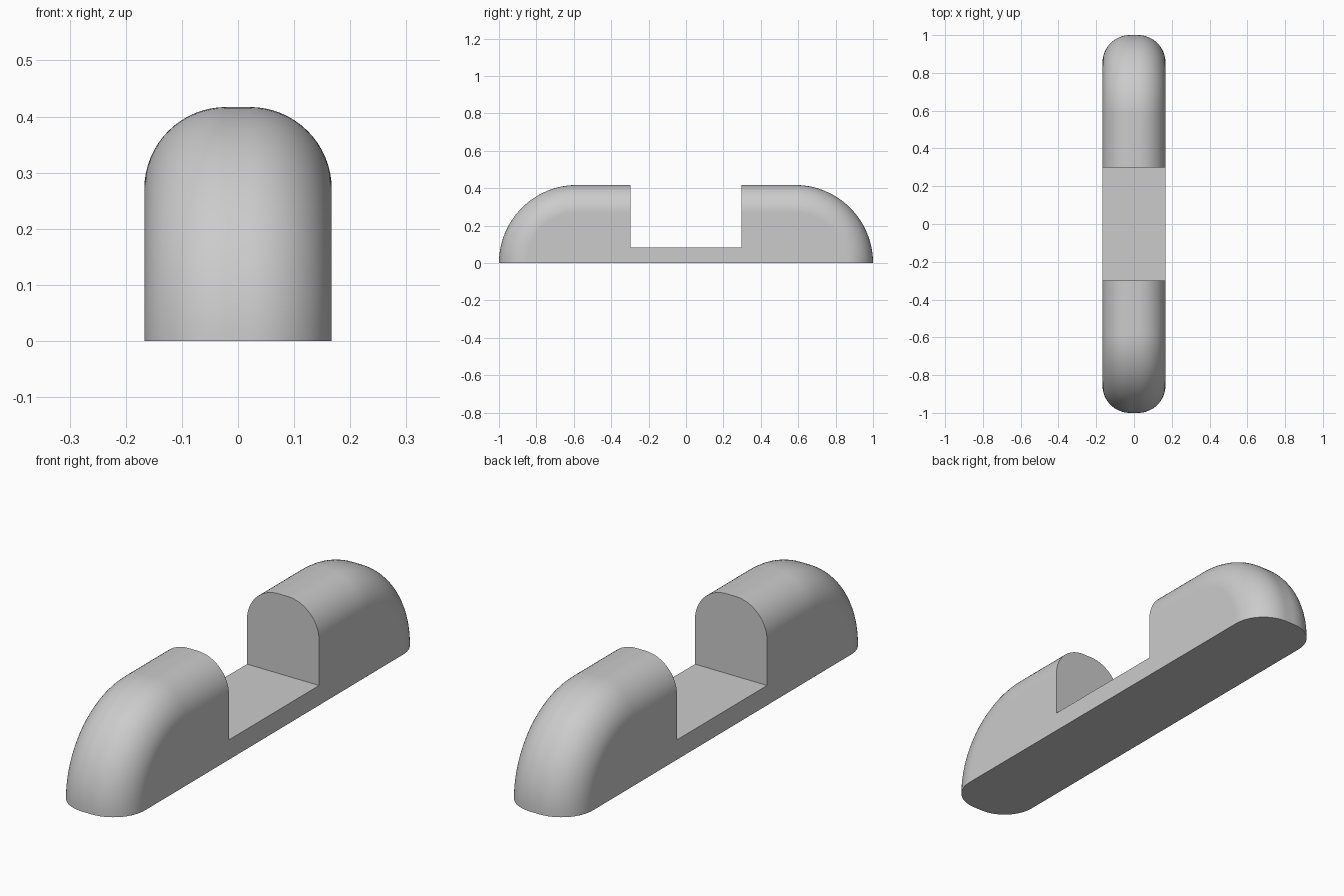
import bpy, bmesh
from math import sin, cos, pi, radians

cube = bpy.data.objects.get("Cube")
if cube:
    bpy.data.objects.remove(cube, do_unlink=True)

HALF_WIDTH = 0.167
HEIGHT = 0.417       # also the radius of the rounded ends
FILLET = 0.146
NOTCH = 0.298        # half length of the central notch
FLOOR = 0.083        # height of the notch floor
ARC_STEPS = 32
FILLET_STEPS = 16

# Material
grey = bpy.data.materials.new("light grey")
grey.use_nodes = True
color = (0.6, 0.6, 0.6, 1)
grey.diffuse_color = color
grey.node_tree.nodes["Principled BSDF"].inputs["Base Color"].default_value = color


def outline(inset):
    """Side profile (y, z) with its outer contour pulled in by inset."""
    radius = HEIGHT - inset
    centre = 1 - HEIGHT
    angles = [pi / 2 * i / ARC_STEPS for i in range(ARC_STEPS + 1)]
    half = [(centre + radius * cos(a), radius * sin(a)) for a in angles]
    half += [(NOTCH, radius), (NOTCH, FLOOR)]
    return half + [(-y, z) for y, z in reversed(half)]


# Slices across the width: the fillet on one side, mirrored to the other
turns = [pi / 2 * i / FILLET_STEPS for i in range(FILLET_STEPS + 1)]
right = [(-HALF_WIDTH + FILLET * (1 - cos(t)), FILLET * (1 - sin(t))) for t in turns]
slices = [(x, FILLET - (FILLET - inset)) for x, inset in right]
slices += [(-x, inset) for x, inset in reversed(slices)]

# Notched body, lofted through the slices
bm = bmesh.new()
rings = [[bm.verts.new((x, y, z)) for y, z in outline(inset)] for x, inset in slices]
for a, b in zip(rings, rings[1:]):
    for i in range(len(a)):
        j = (i + 1) % len(a)
        bm.faces.new((a[i], a[j], b[j], b[i]))
bm.faces.new(rings[0])
bm.faces.new(rings[-1])
bmesh.ops.recalc_face_normals(bm, faces=bm.faces)
mesh = bpy.data.meshes.new("notched_body")
bm.to_mesh(mesh)
bm.free()
mesh.materials.append(grey)

body = bpy.data.objects.new("notched_body", mesh)
bpy.context.collection.objects.link(body)
bpy.context.view_layer.objects.active = body
body.select_set(True)
bpy.ops.object.shade_smooth_by_angle(angle=radians(30))

# Keep the flat sides flat where they meet the fillet
normals = body.modifiers.new("flat_sides", 'WEIGHTED_NORMAL')
normals.keep_sharp = True
